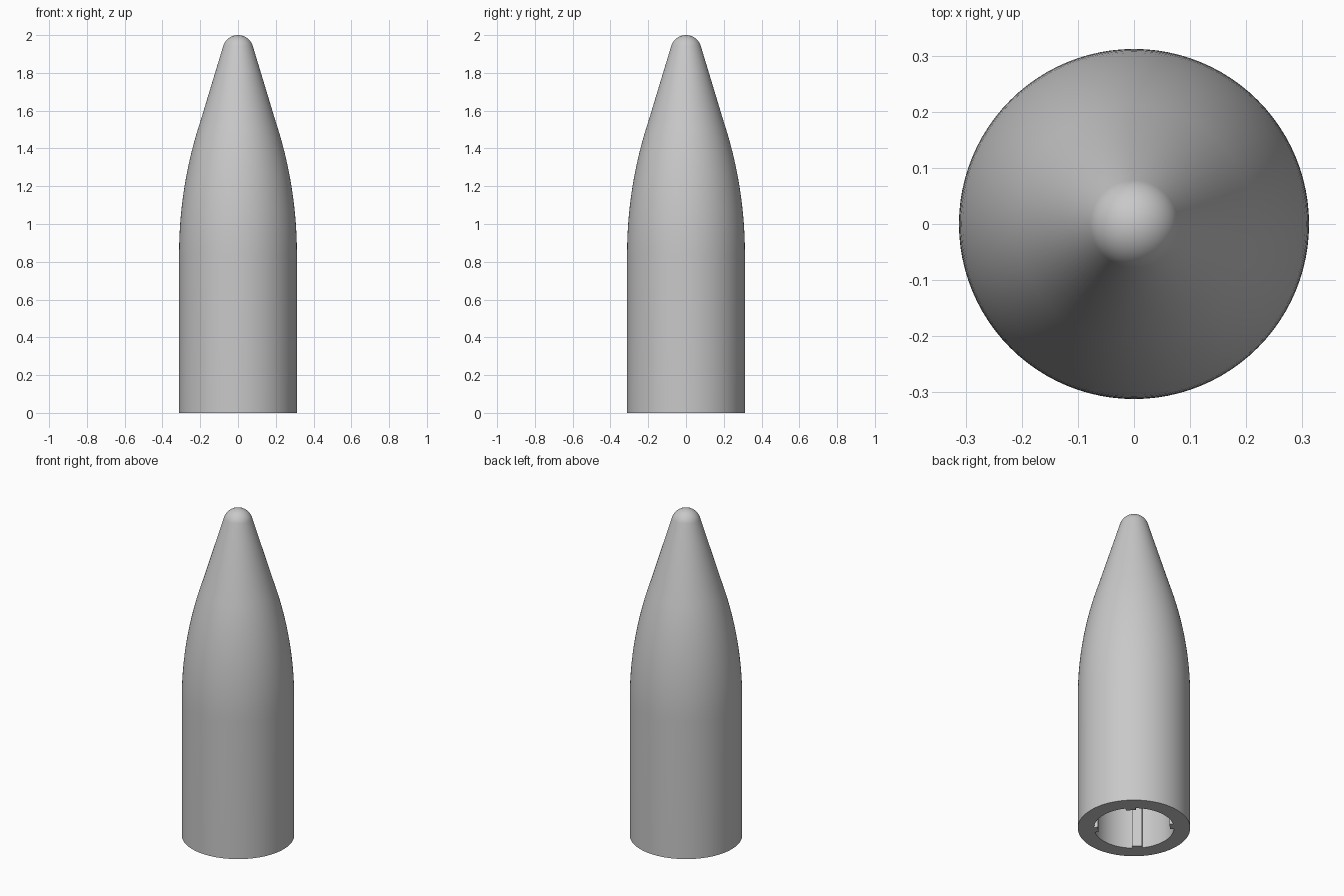
import bpy, bmesh, math
from mathutils import Matrix, Vector

cube = bpy.data.objects.get("Cube")
if cube:
    bpy.data.objects.remove(cube, do_unlink=True)

grey = bpy.data.materials.new("plain_grey")
grey.use_nodes = True
colour = (0.58, 0.58, 0.58, 1)
grey.diffuse_color = colour
grey.node_tree.nodes["Principled BSDF"].inputs["Base Color"].default_value = colour

RADIUS, BORE, BORE_DEPTH = 0.312, 0.222, 0.8
SHOULDER, ARC_END, ARC_RADIUS, TIP = 0.84, 1.55, 2.25, 0.082


def finish(bm, name):
    bmesh.ops.recalc_face_normals(bm, faces=bm.faces)
    mesh = bpy.data.meshes.new(name)
    bm.to_mesh(mesh)
    bm.free()
    mesh.materials.append(grey)
    obj = bpy.data.objects.new(name, mesh)
    bpy.context.collection.objects.link(obj)
    return obj


# Shell profile: bore, flat rim, straight wall, ogive, cone, round tip
profile = [(0, BORE_DEPTH), (BORE, BORE_DEPTH), (BORE, 0), (RADIUS, 0)]
for i in range(17):
    z = SHOULDER + (ARC_END - SHOULDER) * i / 16
    drop = ARC_RADIUS - math.sqrt(ARC_RADIUS ** 2 - (z - SHOULDER) ** 2)
    profile.append((RADIUS - drop, z))
start = math.asin((ARC_END - SHOULDER) / ARC_RADIUS)
for i in range(11):
    a = start + (math.pi / 2 - start) * i / 10
    profile.append((TIP * math.cos(a), 2 - TIP + TIP * math.sin(a)))

bm = bmesh.new()
verts = [bm.verts.new((r, 0, z)) for r, z in profile]
edges = [bm.edges.new(pair) for pair in zip(verts, verts[1:])]
bmesh.ops.spin(bm, geom=verts + edges, cent=(0, 0, 0), axis=(0, 0, 1),
               angle=math.tau, steps=96, use_duplicate=False)
bmesh.ops.remove_doubles(bm, verts=bm.verts, dist=0.0001)
shell = finish(bm, "hollow_pointed_shell")
bpy.context.view_layer.objects.active = shell
shell.select_set(True)
bpy.ops.object.shade_smooth_by_angle(angle=math.radians(30))

# Four narrow ribs along the bore wall
for i, side in enumerate(("left_back", "right_back", "right_front", "left_front")):
    bm = bmesh.new()
    bmesh.ops.create_cube(bm, size=1)
    bmesh.ops.scale(bm, vec=Vector((0.024, 0.055, BORE_DEPTH)), verts=bm.verts)
    bmesh.ops.translate(bm, vec=(BORE - 0.011, 0, BORE_DEPTH / 2), verts=bm.verts)
    turn = Matrix.Rotation(math.pi / 4 + i * math.pi / 2, 4, "Z")
    bmesh.ops.transform(bm, matrix=turn, verts=bm.verts)
    finish(bm, "inner_rib_" + side)
